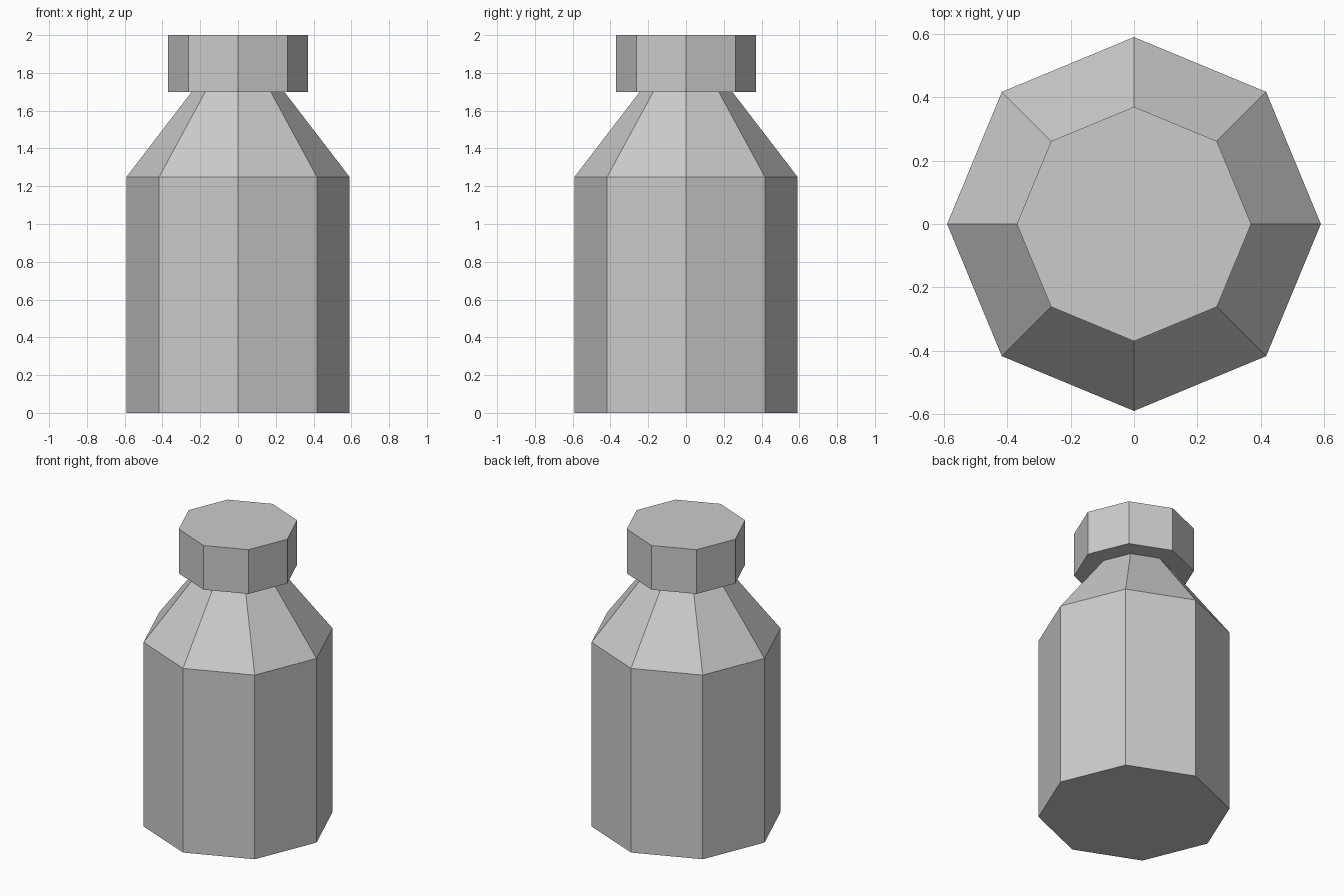
import bpy
import bmesh
from math import cos, sin, tau

SIDES = 8

cube = bpy.data.objects.get("Cube")
if cube:
    bpy.data.objects.remove(cube, do_unlink=True)


def make_material(name, color):
    mat = bpy.data.materials.new(name)
    mat.use_nodes = True
    mat.diffuse_color = color
    mat.node_tree.nodes["Principled BSDF"].inputs["Base Color"].default_value = color
    return mat


def lathe(name, profile, mat):
    """Closed faceted solid from (radius, height) rings, corners on the axes."""
    bm = bmesh.new()
    rings = [[bm.verts.new((r * cos(tau * i / SIDES), r * sin(tau * i / SIDES), z))
              for i in range(SIDES)] for r, z in profile]
    for low, high in zip(rings, rings[1:]):
        for i in range(SIDES):
            j = (i + 1) % SIDES
            bm.faces.new((low[i], low[j], high[j], high[i]))
    bm.faces.new(rings[0][::-1])
    bm.faces.new(rings[-1])
    mesh = bpy.data.meshes.new(name)
    bm.to_mesh(mesh)
    bm.free()
    mesh.materials.append(mat)
    obj = bpy.data.objects.new(name, mesh)
    bpy.context.collection.objects.link(obj)
    return obj


grey = make_material("light grey", (0.6, 0.6, 0.6, 1))

# Straight body with tapering shoulder
lathe("bottle_body", [(0.59, 0), (0.59, 1.25), (0.245, 1.7)], grey)

# Wide cap overhanging the neck
lathe("bottle_cap", [(0.37, 1.7), (0.37, 2)], grey)
